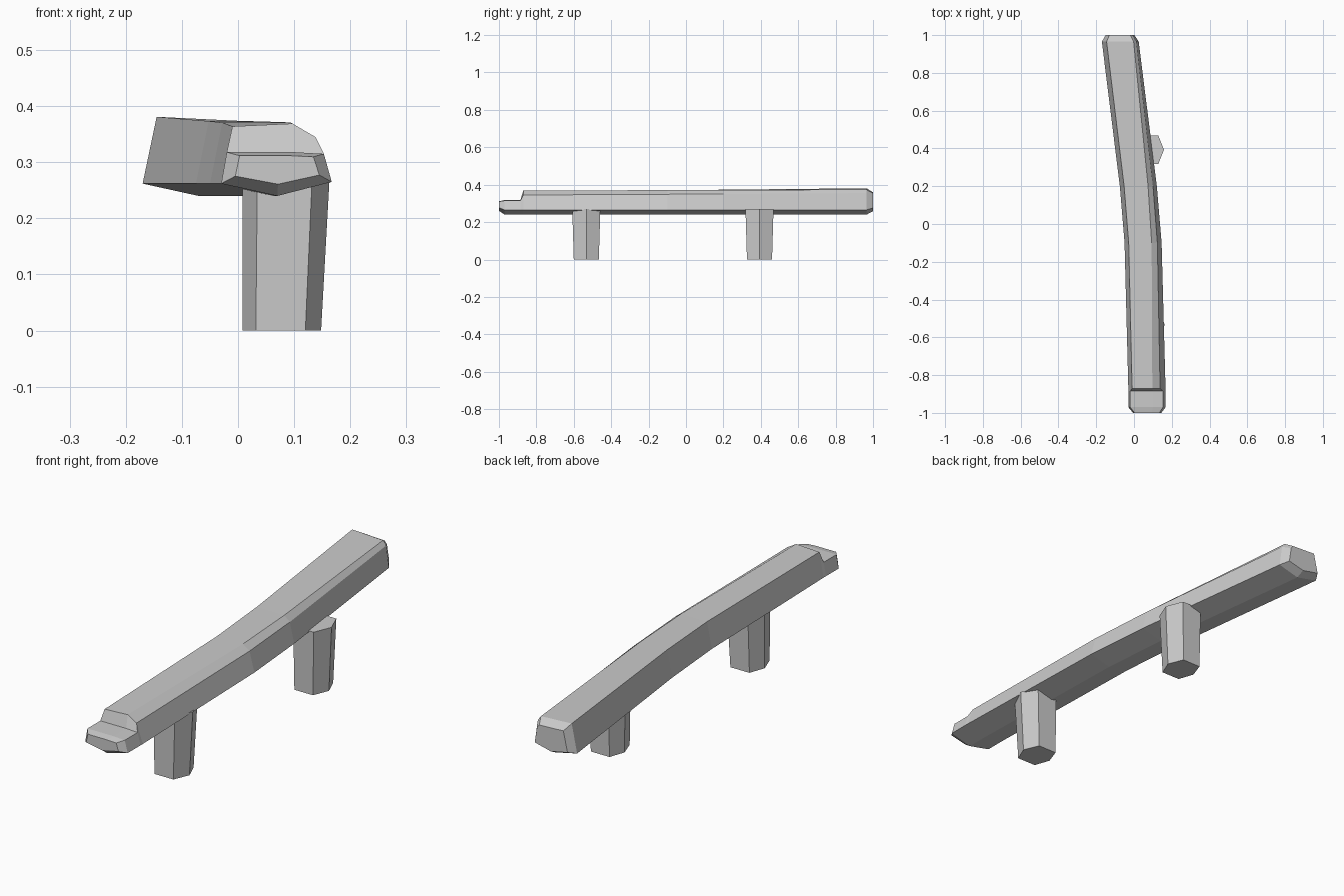
import bpy
import bmesh

cube = bpy.data.objects.get("Cube")
if cube:
    bpy.data.objects.remove(cube, do_unlink=True)

stone = bpy.data.materials.new("weathered_grey")
stone.use_nodes = True
stone.diffuse_color = (0.6, 0.6, 0.6, 1)
stone.node_tree.nodes["Principled BSDF"].inputs["Base Color"].default_value = (0.6, 0.6, 0.6, 1)


def loft(name, rings):
    """Skin a closed solid through rings of equal point count."""
    bm = bmesh.new()
    loops = [[bm.verts.new(p) for p in ring] for ring in rings]
    n = len(loops[0])
    for a, b in zip(loops, loops[1:]):
        for i in range(n):
            j = (i + 1) % n
            bm.faces.new((a[i], a[j], b[j], b[i]))
    bm.faces.new(loops[0])
    bm.faces.new(loops[-1])
    bmesh.ops.recalc_face_normals(bm, faces=bm.faces)
    mesh = bpy.data.meshes.new(name)
    bm.to_mesh(mesh)
    bm.free()
    mesh.materials.append(stone)
    obj = bpy.data.objects.new(name, mesh)
    bpy.context.collection.objects.link(obj)
    return obj


# Beam cross-sections (x, z): low notch, front, back
notch = [(-0.03, 0.262), (-0.02, 0.318), (0.1, 0.318), (0.153, 0.315), (0.167, 0.265), (0.07, 0.24)]
front = [(-0.03, 0.262), (-0.01, 0.364), (0.097, 0.369), (0.138, 0.345), (0.167, 0.265), (0.07, 0.24)]
back = [(-0.03, 0.262), (-0.005, 0.381), (0.138, 0.374), (0.152, 0.355), (0.165, 0.265), (0.07, 0.24)]


def mix(t):
    return [(a + (c - a) * t, b + (d - b) * t) for (a, b), (c, d) in zip(front, back)]


def shrink(section, cx, cz, sx, sz):
    return [(cx + (x - cx) * sx, cz + (z - cz) * sz) for x, z in section]


# Curved path: section, y position, sideways bend
stations = [
    (shrink(notch, 0.075, 0.3, 0.76, 0.65), -1.0, 0.0),
    (notch, -0.97, 0.0),
    (notch, -0.885, 0.0),
    (front, -0.87, 0.0),
    (mix(0.4), -0.1, -0.02),
    (mix(0.55), 0.2, -0.045),
    (back, 0.965, -0.14),
    (shrink(back, 0.07, 0.305, 0.78, 0.72), 1.0, -0.142),
]
loft("bench_beam", [[(x + bend, y, z) for x, z in sec] for sec, y, bend in stations])


# Six-sided tapered legs
def leg(name, y, foot, top):
    def ring(x0, x1, y0, y1, z):
        w = x1 - x0
        xa, xb, ym = x0 + 0.17 * w, x1 - 0.2 * w, (y0 + y1) / 2
        return [(x0, ym, z), (xa, y0, z), (xb, y0, z), (x1, ym, z), (xb, y1, z), (xa, y1, z)]
    return loft(name, [ring(*foot, y - 0.067, y + 0.067, 0),
                       ring(*top, y - 0.075, y + 0.075, 0.27)])


leg("front_leg", -0.533, (0.008, 0.148), (0.008, 0.163))
leg("back_leg", 0.393, (0.01, 0.147), (0.008, 0.159))
